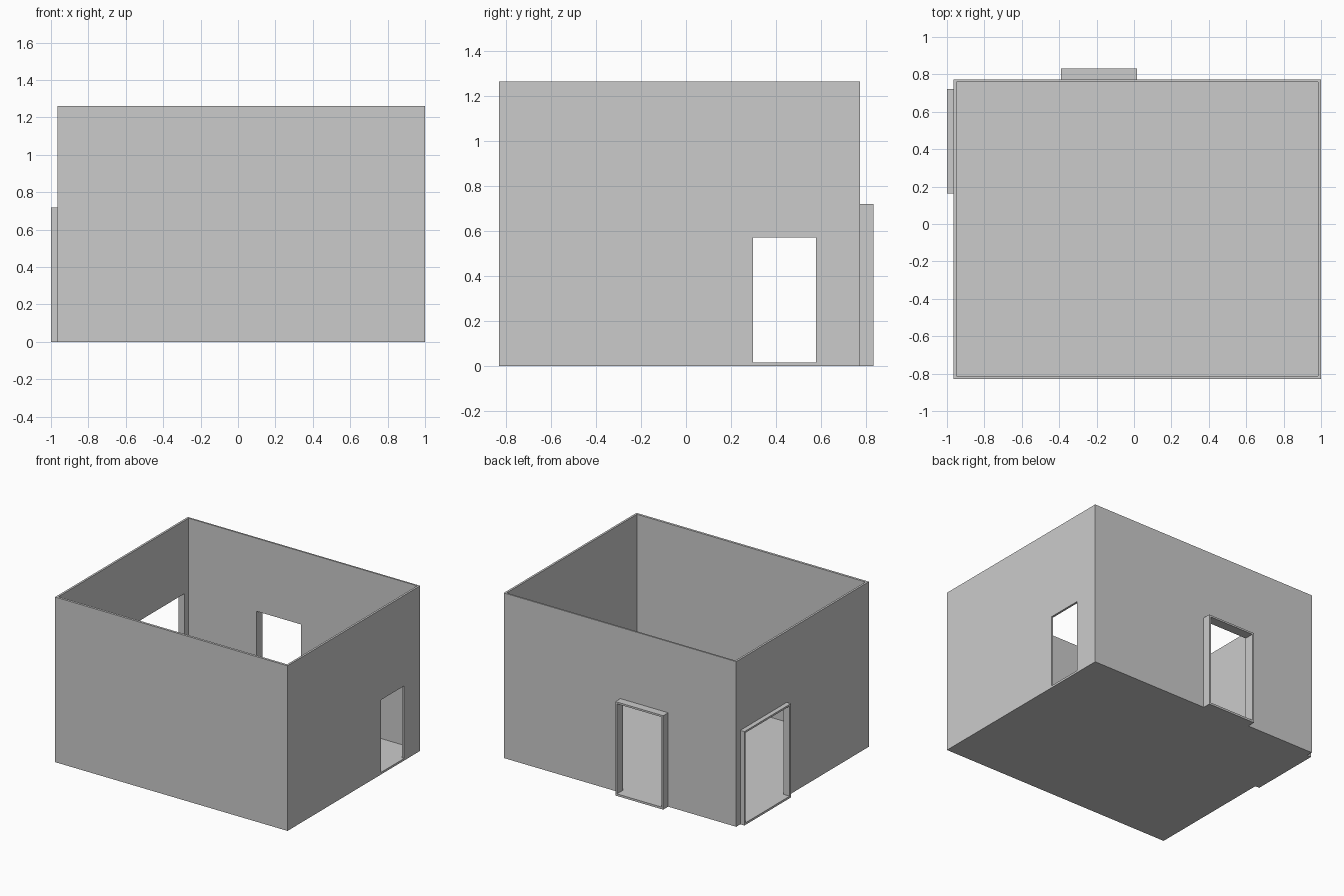
import bpy

if "Cube" in bpy.data.objects:
    bpy.data.objects.remove(bpy.data.objects["Cube"])

X0, X1, Y0, Y1, H = -0.965, 1.0, -0.83, 0.772, 1.262   # outer room shell
T = 0.014                                             # frame thickness
SILL = 0.016


def box(name, lo, hi):
    verts = [(x, y, z) for x in (lo[0], hi[0]) for y in (lo[1], hi[1]) for z in (lo[2], hi[2])]
    faces = [(0, 1, 3, 2), (4, 6, 7, 5), (0, 4, 5, 1), (2, 3, 7, 6), (0, 2, 6, 4), (1, 5, 7, 3)]
    mesh = bpy.data.meshes.new(name)
    mesh.from_pydata(verts, [], faces)
    obj = bpy.data.objects.new(name, mesh)
    bpy.context.collection.objects.link(obj)
    return obj


def cut(target, lo, hi):
    cutter = box("cutter", lo, hi)
    cutter.hide_render = True
    mod = target.modifiers.new("cut", 'BOOLEAN')
    mod.operation, mod.solver, mod.object = 'DIFFERENCE', 'EXACT', cutter
    bpy.context.view_layer.objects.active = target
    bpy.ops.object.modifier_apply(modifier=mod.name)
    bpy.data.objects.remove(cutter)


# Open-topped room: thin walls and floor
room = box("room_shell", (X0, Y0, 0), (X1, Y1, H))
cut(room, (X0 + 0.016, Y0 + 0.018, 0.013), (X1 - 0.016, Y1 - 0.013, H + 0.2))

# Plain doorway in the right wall
cut(room, (X1 - 0.1, 0.298, SILL), (X1 + 0.1, 0.578, 0.57))

# Protruding hollow doorways on the back and left walls
FH = 0.718
back = box("back_door_frame", (-0.39, Y1, 0), (0.015, 0.832, FH))
left = box("left_door_frame", (-1.0, 0.162, 0), (X0, 0.722, FH))
for part in (room, back):
    cut(part, (-0.39 + T, Y1 - 0.1, SILL), (0.015 - T, 0.95, FH - T))
for part in (room, left):
    cut(part, (-1.1, 0.162 + T, SILL), (X0 + 0.1, 0.722 - T, FH - T))
